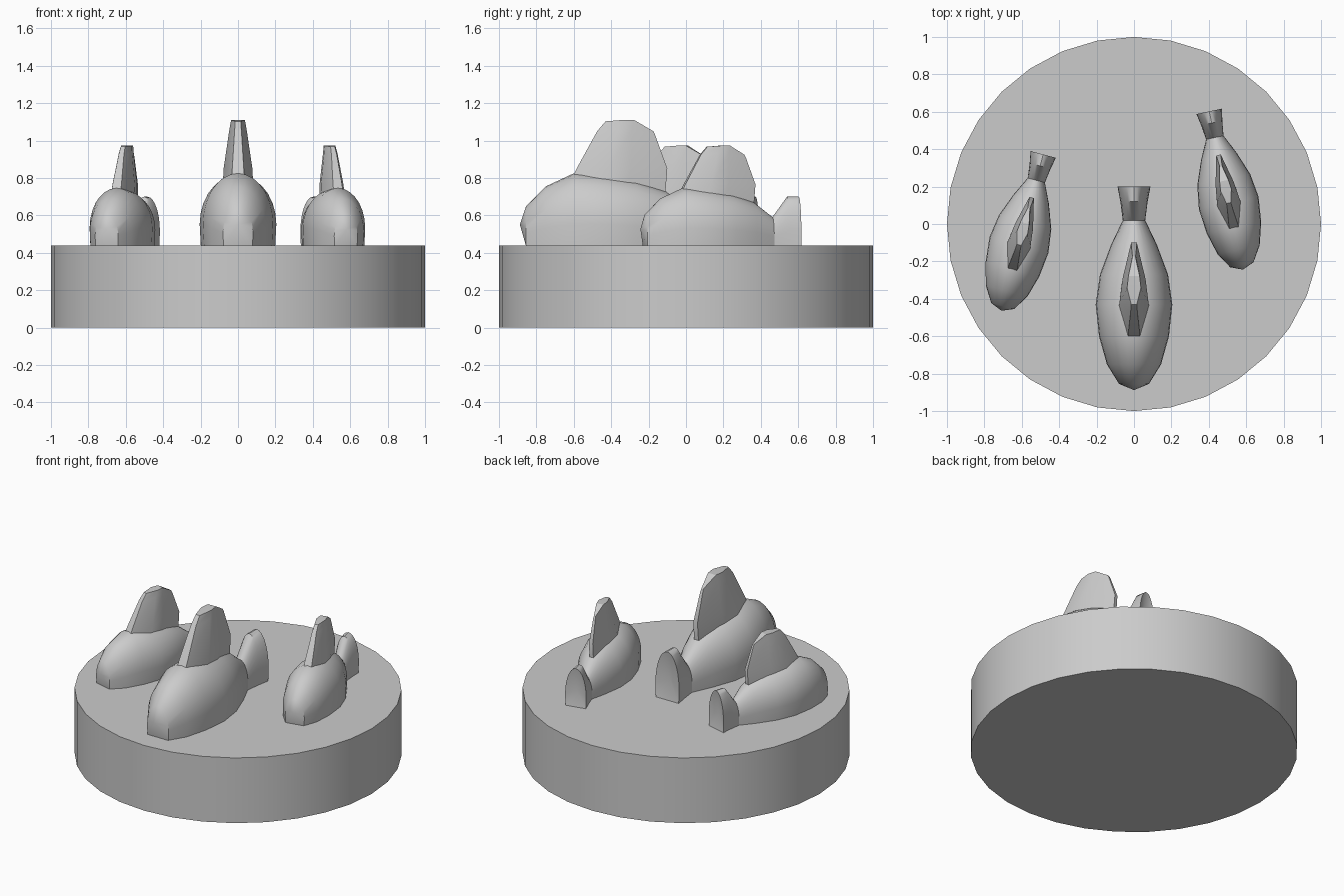
import bpy, bmesh, math
from mathutils import Matrix, Vector

cube = bpy.data.objects.get("Cube")
if cube:
    bpy.data.objects.remove(cube, do_unlink=True)

GREY = (0.6, 0.6, 0.6, 1)
grey = bpy.data.materials.new("plain grey")
grey.use_nodes = True
grey.diffuse_color = GREY
grey.node_tree.nodes["Principled BSDF"].inputs["Base Color"].default_value = GREY

FLOOR = 0.44


def finish(bm, name, matrix=Matrix()):
    bmesh.ops.recalc_face_normals(bm, faces=bm.faces)
    mesh = bpy.data.meshes.new(name)
    bm.to_mesh(mesh)
    bm.free()
    mesh.materials.append(grey)
    ob = bpy.data.objects.new(name, mesh)
    bpy.context.collection.objects.link(ob)
    ob.matrix_world = matrix
    bpy.ops.object.select_all(action="DESELECT")
    ob.select_set(True)
    bpy.context.view_layer.objects.active = ob
    bpy.ops.object.shade_smooth_by_angle(angle=math.radians(30))
    return ob


def loft(bm, rings):
    loops = [[bm.verts.new(p) for p in ring] for ring in rings]
    for a, b in zip(loops, loops[1:]):
        for i in range(len(a)):
            j = (i + 1) % len(a)
            bm.faces.new((a[i], a[j], b[j], b[i]))
    return loops


def fan(bm, loop, tip):
    apex = bm.verts.new(tip)
    for i in range(len(loop)):
        bm.faces.new((loop[i], loop[(i + 1) % len(loop)], apex))


def arch(y, half, top, steps=14):
    """Body section: straight lower sides under a rounded back."""
    spring = FLOOR + 0.3 * (top - FLOOR)
    pts = [(0.97 * half, y, FLOOR - 0.005)]
    for i in range(steps + 1):
        t = math.pi * i / steps
        pts.append((half * math.cos(t), y, spring + (top - spring) * math.sin(t)))
    pts.append((-0.97 * half, y, FLOOR - 0.005))
    return pts


def fin_section(front, mid_z, back, half):
    """Fin section: blunt front edge, wide shoulder, thin back edge."""
    (yf, zf), (yb, zb) = front, back
    side = [(0.4 * half, yf, zf), (half, yf + 0.35 * (yb - yf), mid_z),
            (0.8 * half, yf + 0.6 * (yb - yf), mid_z), (0.2 * half, yb, zb)]
    return side + [(-x, y, z) for x, y, z in reversed(side)]


# Body stations: position, half width, top height
BODY = [(-0.855, 0.08, 0.65), (-0.75, 0.145, 0.755), (-0.6, 0.187, 0.825),
        (-0.43, 0.205, 0.815), (-0.27, 0.182, 0.785), (-0.11, 0.122, 0.73),
        (0.02, 0.06, 0.63)]
TAIL = [(0.02, 0.06, 0.63), (0.12, 0.073, 0.767), (0.2, 0.088, 0.767)]


def add_fish(prefix, matrix):
    bm = bmesh.new()
    loops = loft(bm, [arch(*s) for s in BODY])
    fan(bm, loops[0], (0, -0.888, 0.55))
    bm.faces.new(loops[-1])
    finish(bm, prefix + "_body", matrix)

    # Tail with a hollowed end
    bm = bmesh.new()
    loops = loft(bm, [arch(*s) for s in TAIL])
    bm.faces.new(loops[0])
    fan(bm, loops[-1], (0, 0.17, 0.57))
    finish(bm, prefix + "_tail", matrix)

    # Back fin
    bm = bmesh.new()
    loops = loft(bm, [
        fin_section((-0.65, 0.72), 0.72, (-0.112, 0.70), 0.083),
        fin_section((-0.585, 0.85), 0.85, (-0.1, 0.85), 0.077),
        fin_section((-0.475, 1.05), 1.06, (-0.165, 1.03), 0.046),
        fin_section((-0.43, 1.103), 1.11, (-0.175, 1.05), 0.037)])
    for loop in (loops[0], loops[-1]):
        for i in range(3):
            bm.faces.new((loop[i], loop[i + 1], loop[6 - i], loop[7 - i]))
    finish(bm, prefix + "_fin", matrix)


def small_place(x, y, degrees, scale=0.795):
    """Shrink about the fish's middle at floor level, turn it and move it."""
    pivot = Matrix.Translation(Vector((0, 0.343, -FLOOR)))
    return (Matrix.Translation(Vector((x, y, FLOOR)))
            @ Matrix.Rotation(math.radians(degrees), 4, "Z")
            @ Matrix.Scale(scale, 4) @ pivot)


# Round base
bm = bmesh.new()
bmesh.ops.create_cone(bm, cap_ends=True, segments=32, radius1=1, radius2=1,
                      depth=FLOOR, matrix=Matrix.Translation((0, 0, FLOOR / 2)))
finish(bm, "round_base")

# Three fish resting on the base
add_fish("middle_fish", Matrix())
add_fish("right_fish", small_place(-0.597, -0.045, -15))
add_fish("left_fish", small_place(0.492, 0.18, 12))
